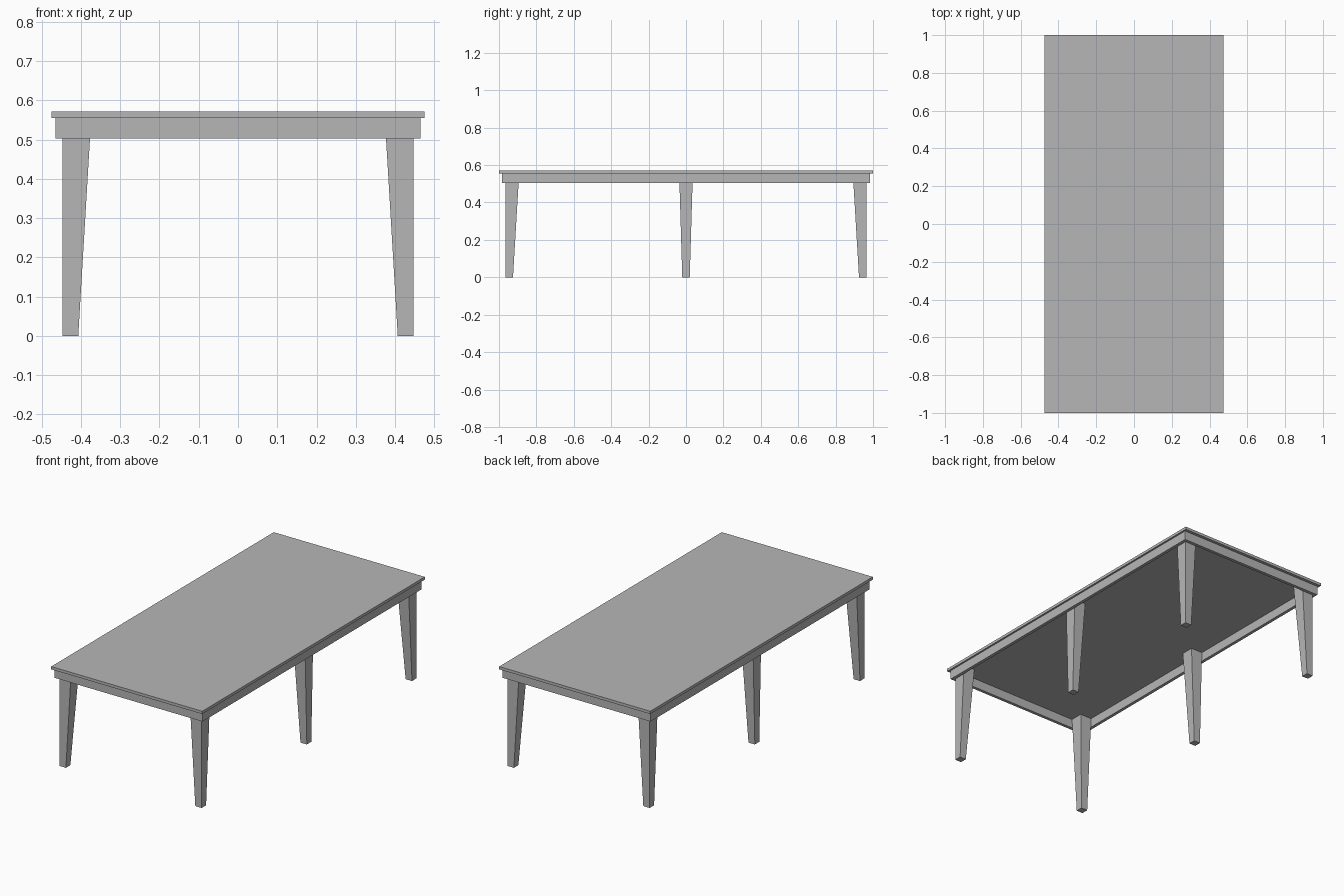
import bpy
import bmesh

cube = bpy.data.objects.get("Cube")
if cube:
    bpy.data.objects.remove(cube, do_unlink=True)

grey = bpy.data.materials.new("plain grey")
grey.use_nodes = True
colour = (0.47, 0.47, 0.47, 1)
grey.diffuse_color = colour
grey.node_tree.nodes["Principled BSDF"].inputs["Base Color"].default_value = colour

TOP_X, TOP_Y = 0.475, 1.0          # tabletop half sizes
APRON_X, APRON_Y = 0.465, 0.983    # apron outer half sizes
BOARD = 0.018                      # apron board thickness
APRON_Z, SLAB_Z, HEIGHT = 0.503, 0.555, 0.571
FOOT, HEAD = 0.04, 0.073           # leg widths at floor and under the top


def tapered_box(name, low, high, z0, z1):
    """Box between two rectangles, each given as (x0, x1, y0, y1)."""
    bm = bmesh.new()
    rings = []
    for (x0, x1, y0, y1), z in ((low, z0), (high, z1)):
        corners = ((x0, y0), (x1, y0), (x1, y1), (x0, y1))
        rings.append([bm.verts.new((x, y, z)) for x, y in corners])
    bottom, top = rings
    bm.faces.new(bottom)
    bm.faces.new(top)
    for i in range(4):
        j = (i + 1) % 4
        bm.faces.new((bottom[i], bottom[j], top[j], top[i]))
    bmesh.ops.recalc_face_normals(bm, faces=bm.faces)
    mesh = bpy.data.meshes.new(name)
    bm.to_mesh(mesh)
    bm.free()
    mesh.materials.append(grey)
    obj = bpy.data.objects.new(name, mesh)
    bpy.context.collection.objects.link(obj)
    return obj


def box(name, rect, z0, z1):
    return tapered_box(name, rect, rect, z0, z1)


def span(outer, side, width):
    """Range of given width ending at the outer limit, or centred for side 0."""
    if side == 0:
        return -width / 2, width / 2
    return tuple(sorted((side * outer, side * (outer - width))))


# Tabletop
box("tabletop", (-TOP_X, TOP_X, -TOP_Y, TOP_Y), SLAB_Z, HEIGHT)

# Apron boards
inner_x = APRON_X - BOARD
inner_y = APRON_Y - BOARD
for side, name in ((-1, "right"), (1, "left")):
    box(name + "_apron", (*span(APRON_X, side, BOARD), -APRON_Y, APRON_Y), APRON_Z, SLAB_Z)
for side, name in ((-1, "front"), (1, "back")):
    box(name + "_apron", (-inner_x, inner_x, *span(APRON_Y, side, BOARD)), APRON_Z, SLAB_Z)

# Six legs, straight on the outside and tapered on the inside
for sx, x_name in ((-1, "right"), (1, "left")):
    for sy, y_name in ((-1, "front"), (0, "middle"), (1, "back")):
        low, high = ((*span(inner_x, sx, w), *span(inner_y, sy, w)) for w in (FOOT, HEAD))
        tapered_box(f"{y_name}_{x_name}_leg", low, high, 0, SLAB_Z)
